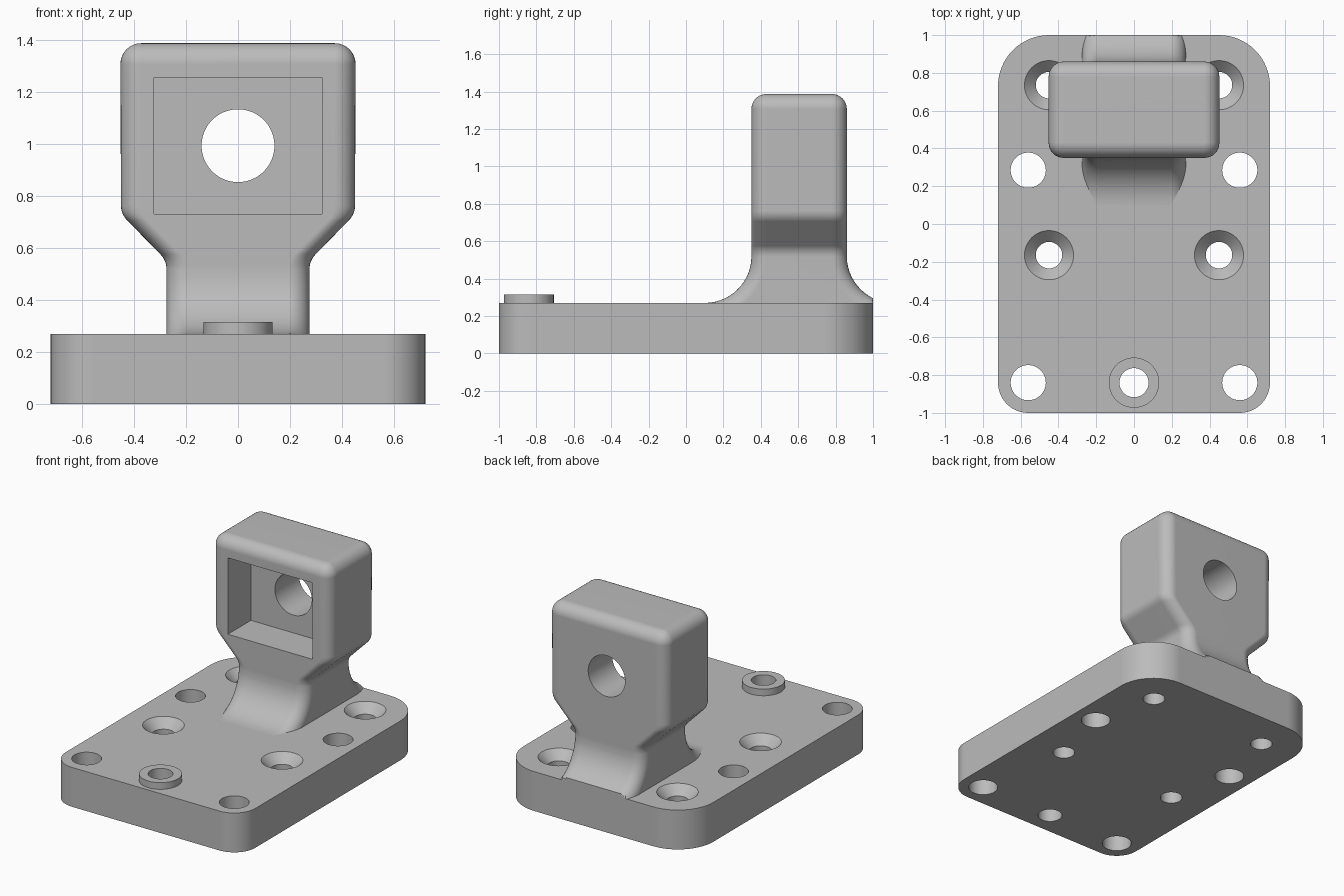
import bpy
import bmesh
from math import sin, cos, pi, sqrt, radians
from mathutils import Matrix

cube = bpy.data.objects.get("Cube")
if cube:
    bpy.data.objects.remove(cube, do_unlink=True)

grey = bpy.data.materials.new("light grey")
grey.use_nodes = True
grey.diffuse_color = (0.5, 0.5, 0.5, 1)
grey.node_tree.nodes["Principled BSDF"].inputs["Base Color"].default_value = grey.diffuse_color

PLATE_TOP = 0.27
ROUND = 0.08     # edge rounding of the upright
FLARE = 0.25     # radius of the foot fillets
FRONT, BACK = 0.35, 0.86


def make_object(name, bm):
    bmesh.ops.remove_doubles(bm, verts=bm.verts, dist=0.0001)
    bmesh.ops.recalc_face_normals(bm, faces=bm.faces)
    mesh = bpy.data.meshes.new(name)
    bm.to_mesh(mesh)
    bm.free()
    mesh.materials.append(grey)
    obj = bpy.data.objects.new(name, mesh)
    bpy.context.collection.objects.link(obj)
    return obj


def loft(name, rings):
    bm = bmesh.new()
    loops = [[bm.verts.new(p) for p in ring] for ring in rings]
    for a, b in zip(loops, loops[1:]):
        for i in range(len(a)):
            j = (i + 1) % len(a)
            bm.faces.new((a[i], a[j], b[j], b[i]))
    bm.faces.new(loops[0])
    bm.faces.new(loops[-1])
    return make_object(name, bm)


def arc(cx, cy, r, start, end, n=8):
    angles = [radians(start + (end - start) * i / n) for i in range(n + 1)]
    return [(cx + r * cos(a), cy + r * sin(a)) for a in angles]


def add_cone(bm, x, y, z0, z1, r0, r1):
    bmesh.ops.create_cone(bm, cap_ends=True, segments=64, radius1=r0, radius2=r1,
                          depth=z1 - z0, matrix=Matrix.Translation((x, y, (z0 + z1) / 2)))


def activate(obj):
    bpy.ops.object.select_all(action='DESELECT')
    obj.select_set(True)
    bpy.context.view_layer.objects.active = obj


def cut(obj, bm):
    cutter = make_object("cutter", bm)
    mod = obj.modifiers.new("cut", 'BOOLEAN')
    mod.operation = 'DIFFERENCE'
    mod.solver = 'EXACT'
    mod.object = cutter
    activate(obj)
    bpy.ops.object.modifier_apply(modifier=mod.name)
    bpy.data.objects.remove(cutter, do_unlink=True)


def finish(obj):
    activate(obj)
    bpy.ops.object.shade_smooth_by_angle(angle=radians(30))
    mod = obj.modifiers.new("flat faces", 'WEIGHTED_NORMAL')
    mod.keep_sharp = True


# Base plate: tighter corners at the front, wider at the back
half = arc(0.56, -0.84, 0.16, -90, 0, 12) + arc(0.45, 0.73, 0.27, 0, 90, 16)
outline = half + [(-x, y) for x, y in reversed(half)]
plate = loft("base_plate", [[(x, y, z) for x, y in outline] for z in (0, PLATE_TOP)])

# Raised collar near the front edge
bm = bmesh.new()
add_cone(bm, 0, -0.84, PLATE_TOP, 0.316, 0.133, 0.133)
collar = make_object("front_collar", bm)

# Through holes and countersinks
bm = bmesh.new()
sinks = bmesh.new()
for side in (-1, 1):
    for y in (-0.84, 0.285):
        add_cone(bm, side * 0.56, y, -0.1, 0.5, 0.093, 0.093)
    for y in (-0.165, 0.735):
        add_cone(bm, side * 0.45, y, -0.1, 0.5, 0.07, 0.07)
        add_cone(sinks, side * 0.45, y, 0.2, 0.28, 0.06, 0.14)
add_cone(bm, 0, -0.84, -0.1, 0.5, 0.077, 0.077)
cut(plate, bm)
cut(plate, sinks)
bm = bmesh.new()
add_cone(bm, 0, -0.84, 0, 0.5, 0.077, 0.077)
cut(collar, bm)


# Upright: stacked rounded sections that flare into the plate
def section(z, width, r=ROUND, inset=0.0):
    drop = max(0.0, PLATE_TOP + FLARE - z)
    front, back = [], []
    for i in range(9):
        a = i / 8 * pi / 2
        d = r * (1 - cos(a))
        x = width - r + r * sin(a)
        reach = sqrt((FLARE + d) ** 2 - drop ** 2) - FLARE + inset
        front.append((x, FRONT + reach, z))
        back.append((x, min(1.0, BACK - reach), z))
    right = front + back[::-1]
    return right + [(-x, y, z) for x, y, z in reversed(right)]


rings = []
for i in range(14):
    z = PLATE_TOP + FLARE * (1 - cos(i / 14 * pi / 2))
    t = i / 14 * pi / 2
    rings.append(section(PLATE_TOP + FLARE * (1 - cos(t)) * 0.98, 0.275))
shoulder = arc(0.355, 0.519, 0.08, 180, 135, 6) + arc(0.37, 0.763, 0.08, -45, 0, 6)
rings += [section(z, x) for x, z in shoulder]
for i in range(9):
    a = i / 8 * pi / 2
    inset = ROUND * (1 - cos(a))
    rings.append(section(1.387 - ROUND + ROUND * sin(a), 0.452 - inset, ROUND - inset, inset))
upright = loft("upright_lug", rings)

# Square pocket in the front and round bore through the lug
bm = bmesh.new()
bmesh.ops.create_cube(bm, size=1, matrix=Matrix.Translation((0, FRONT, 0.993))
                      @ Matrix.Diagonal((0.644, 0.5, 0.524, 1)))
cut(upright, bm)
bm = bmesh.new()
add_cone(bm, 0, 0, -1, 1, 0.14, 0.14)
bm.transform(Matrix.Translation((0, 0.6, 0.993)) @ Matrix.Rotation(pi / 2, 4, 'X'))
cut(upright, bm)

for part in (plate, collar, upright):
    finish(part)
